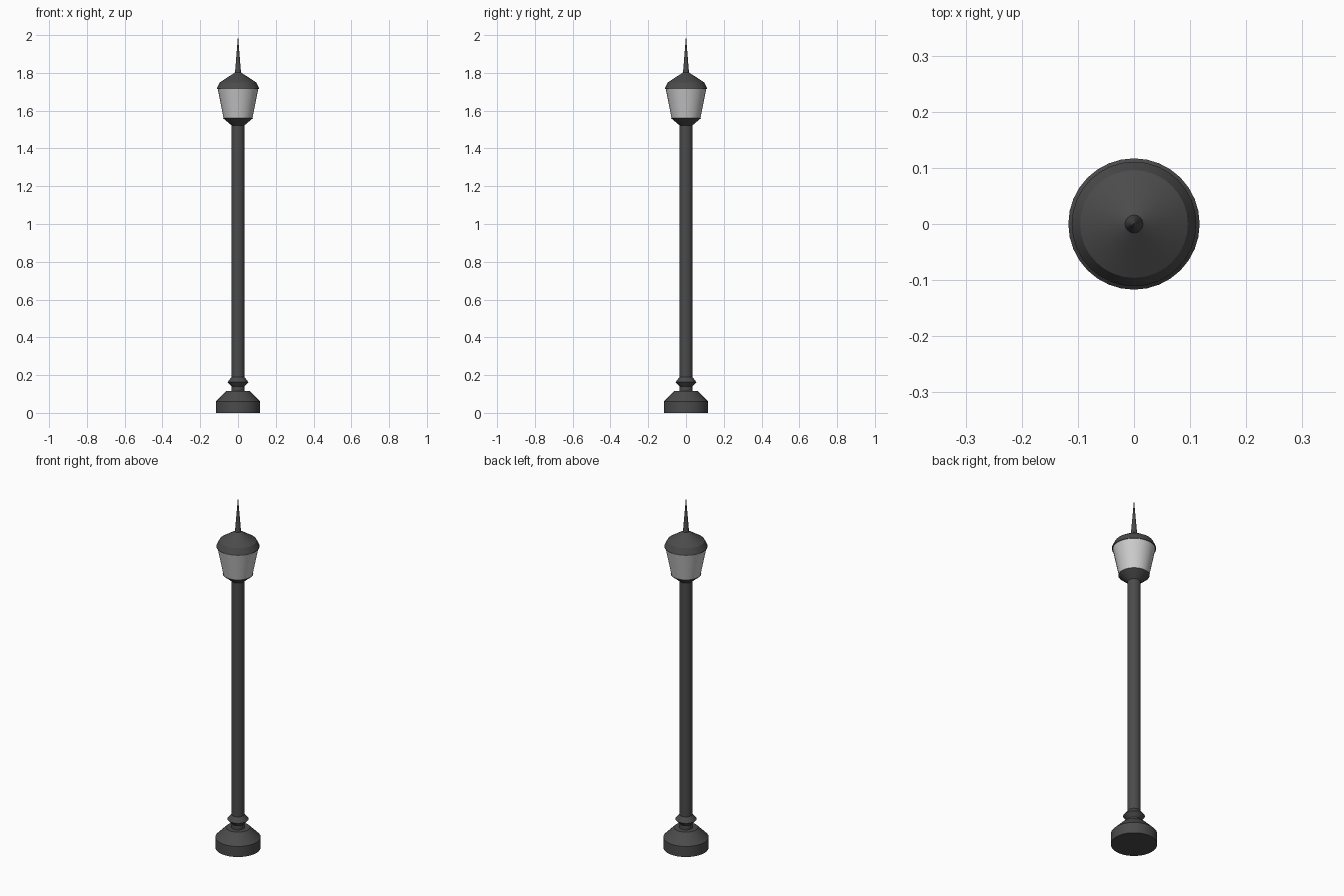
import bpy, bmesh, math

if "Cube" in bpy.data.objects:
    bpy.data.objects.remove(bpy.data.objects["Cube"])

SIDES = 32


def material(name, value):
    m = bpy.data.materials.new(name)
    m.diffuse_color = (value, value, value, 1)
    m.use_nodes = True
    m.node_tree.nodes["Principled BSDF"].inputs["Base Color"].default_value = m.diffuse_color
    return m


iron = material("dark_iron", 0.07)
frosted = material("frosted_glass", 0.6)


def turned(name, profile, mat):
    """Lathe a closed part from (radius, z) points; radius 0 makes a tip."""
    bm = bmesh.new()
    rings = []
    for r, z in profile:
        if r == 0:
            rings.append([bm.verts.new((0, 0, z))] * SIDES)
        else:
            rings.append([bm.verts.new((r * math.cos(2 * math.pi * i / SIDES),
                                        r * math.sin(2 * math.pi * i / SIDES), z))
                          for i in range(SIDES)])
    for low, high in zip(rings, rings[1:]):
        for i in range(SIDES):
            j = (i + 1) % SIDES
            bm.faces.new(list(dict.fromkeys((low[i], low[j], high[j], high[i]))))
    # end caps
    for ring in (rings[0], rings[-1]):
        if ring[0] is not ring[1]:
            bm.faces.new(ring)
    bmesh.ops.recalc_face_normals(bm, faces=bm.faces)
    mesh = bpy.data.meshes.new(name)
    bm.to_mesh(mesh)
    bm.free()
    mesh.materials.append(mat)
    obj = bpy.data.objects.new(name, mesh)
    bpy.context.collection.objects.link(obj)
    bpy.ops.object.select_all(action='DESELECT')
    obj.select_set(True)
    bpy.context.view_layer.objects.active = obj
    bpy.ops.object.shade_smooth_by_angle(angle=math.radians(25))
    return obj


# Foot, and post with its decorative collar
turned("base", [(0.117, 0), (0.117, 0.06), (0.062, 0.116)], iron)
turned("post", [(0.034, 0.116), (0.034, 0.14), (0.055, 0.163), (0.034, 0.19),
                (0.034, 1.525)], iron)

# Lantern: holder, glass shade, roof and spire
turned("lamp_holder", [(0.034, 1.522), (0.079, 1.56)], iron)
turned("glass_shade", [(0.076, 1.56), (0.107, 1.714)], frosted)
turned("roof", [(0.111, 1.714), (0.111, 1.72), (0.096, 1.75), (0.016, 1.802)], iron)
turned("spire", [(0.016, 1.80), (0.003, 1.96), (0, 2.0)], iron)
